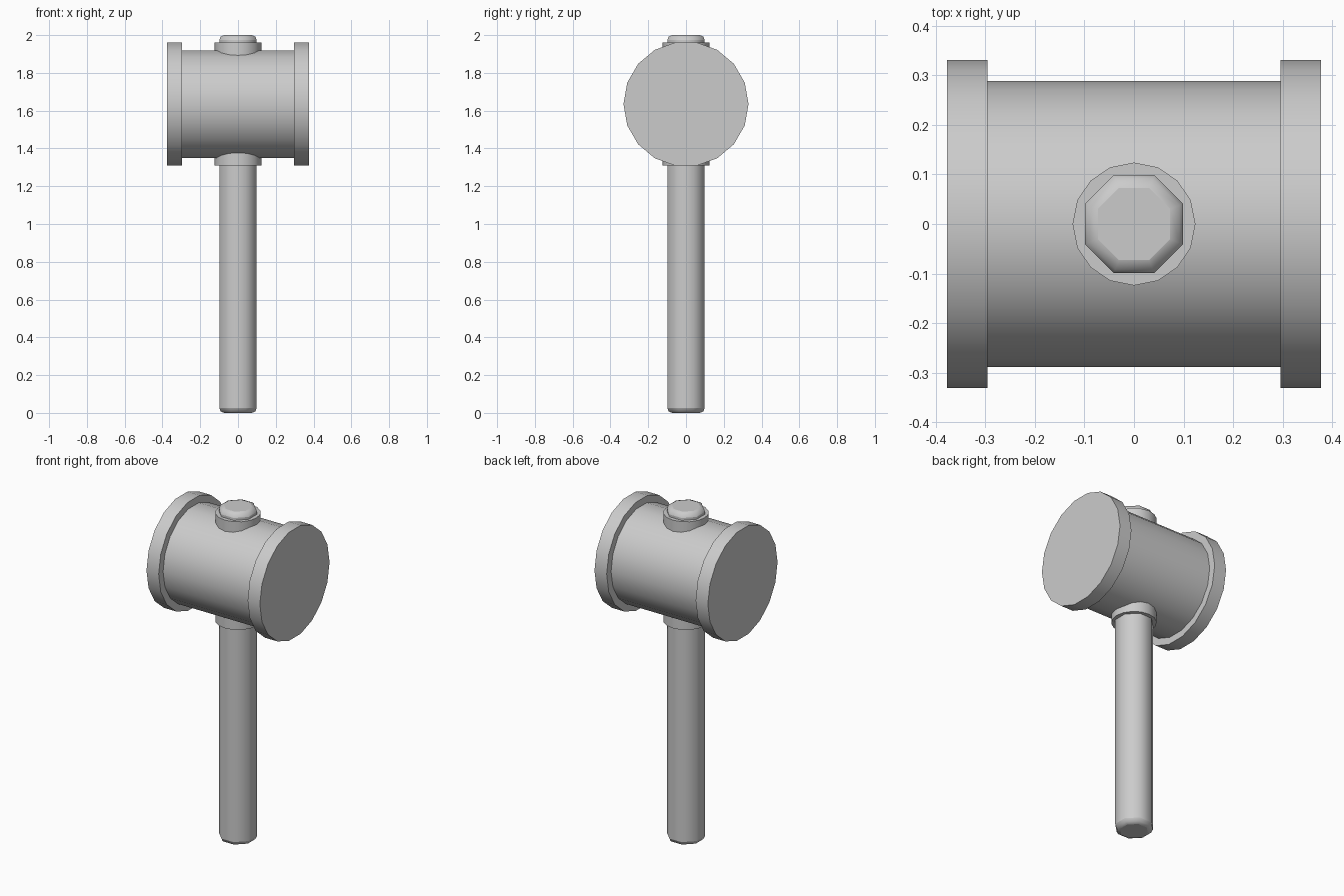
import bpy
import math

if "Cube" in bpy.data.objects:
    bpy.data.objects.remove(bpy.data.objects["Cube"])

HEAD_Z = 1.635


def cylinder(name, sides, radius, depth, location, along_x=False, spin=0.0):
    """Capped cylinder, upright or lying along x, with soft sides and crisp ends."""
    rotation = (0, math.pi / 2, 0) if along_x else (0, 0, spin)
    bpy.ops.mesh.primitive_cylinder_add(vertices=sides, radius=radius, depth=depth,
                                        location=location, rotation=rotation)
    obj = bpy.context.object
    obj.name = name
    # A vertex of the round faces points along +y
    bpy.ops.object.transform_apply(location=False, rotation=True, scale=True)
    bpy.ops.object.shade_smooth_by_angle(angle=math.radians(60))
    return obj


# Octagonal handle running right through the head, with chamfered ends
handle = cylinder("handle", 8, 0.099 / math.cos(math.pi / 8), 2.0, (0, 0, 1.0),
                  spin=math.pi / 8)
bevel = handle.modifiers.new("end_chamfer", 'BEVEL')
bevel.width = 0.026
bevel.segments = 2
bevel.limit_method = 'ANGLE'
bevel.angle_limit = math.radians(60)
bpy.ops.object.modifier_apply(modifier=bevel.name)
bpy.ops.object.shade_smooth_by_angle(angle=math.radians(60))

# Round collar around the handle, above and below the head
cylinder("collar", 16, 0.124, 0.65, (0, 0, HEAD_Z))

# Barrel of the head
cylinder("head_barrel", 18, 0.289, 0.62, (0, 0, HEAD_Z), along_x=True)

# Wider striking rims at both ends
for side, label in ((-1, "left"), (1, "right")):
    cylinder(label + "_rim", 18, 0.331, 0.081, (side * 0.3365, 0, HEAD_Z), along_x=True)
